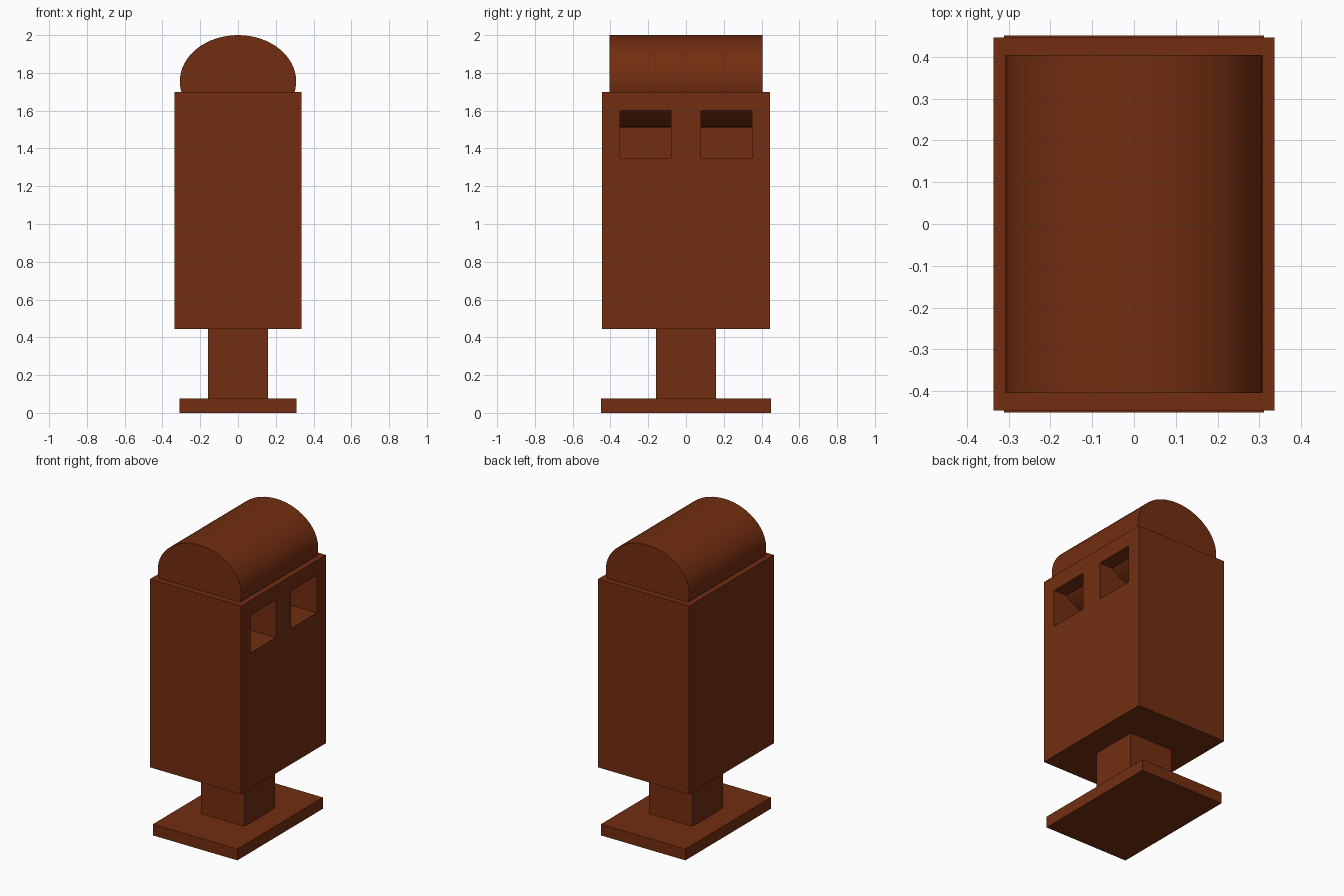
import bpy
import math

if "Cube" in bpy.data.objects:
    bpy.data.objects.remove(bpy.data.objects["Cube"])

paint = bpy.data.materials.new("brown_paint")
paint.diffuse_color = (0.17, 0.027, 0.005, 1)
paint.use_nodes = True
paint.node_tree.nodes["Principled BSDF"].inputs["Base Color"].default_value = paint.diffuse_color


def box(name, x, y, z):
    """Box from (min, max) ranges on each axis."""
    mids = [(a + b) / 2 for a, b in (x, y, z)]
    bpy.ops.mesh.primitive_cube_add(size=1, location=mids)
    ob = bpy.context.object
    ob.name = name
    ob.scale = [b - a for a, b in (x, y, z)]
    bpy.ops.object.transform_apply(location=False, rotation=False, scale=True)
    ob.data.materials.append(paint)
    return ob


# Foot plate and post
box("base_plate", (-0.311, 0.311), (-0.451, 0.451), (0, 0.075))
box("post", (-0.16, 0.16), (-0.16, 0.16), (0.075, 0.445))

# Main bin body
body = box("body", (-0.336, 0.336), (-0.446, 0.446), (0.445, 1.70))

# Two deposit openings in the right side
for y0 in (-0.35, 0.08):
    cutter = box("opening_cutter", (-0.05, 0.5), (y0, y0 + 0.27), (1.35, 1.60))
    cutter.hide_render = True
    mod = body.modifiers.new("opening", 'BOOLEAN')
    mod.operation = 'DIFFERENCE'
    mod.solver = 'EXACT'
    mod.object = cutter
    bpy.context.view_layer.objects.active = body
    bpy.ops.object.modifier_apply(modifier=mod.name)
    bpy.data.objects.remove(cutter)

# Rounded lid: a full oval barrel, its lower part sunk in the body
# and showing behind the openings
bpy.ops.mesh.primitive_cylinder_add(vertices=64, radius=1, depth=0.81,
                                    location=(0, 0, 1.755),
                                    rotation=(math.pi / 2, 0, 0))
lid = bpy.context.object
lid.name = "barrel_lid"
lid.scale = (0.308, 0.245, 1)
bpy.ops.object.transform_apply(location=False, rotation=True, scale=True)
bpy.ops.object.shade_smooth_by_angle(angle=math.radians(30))
lid.data.materials.append(paint)
